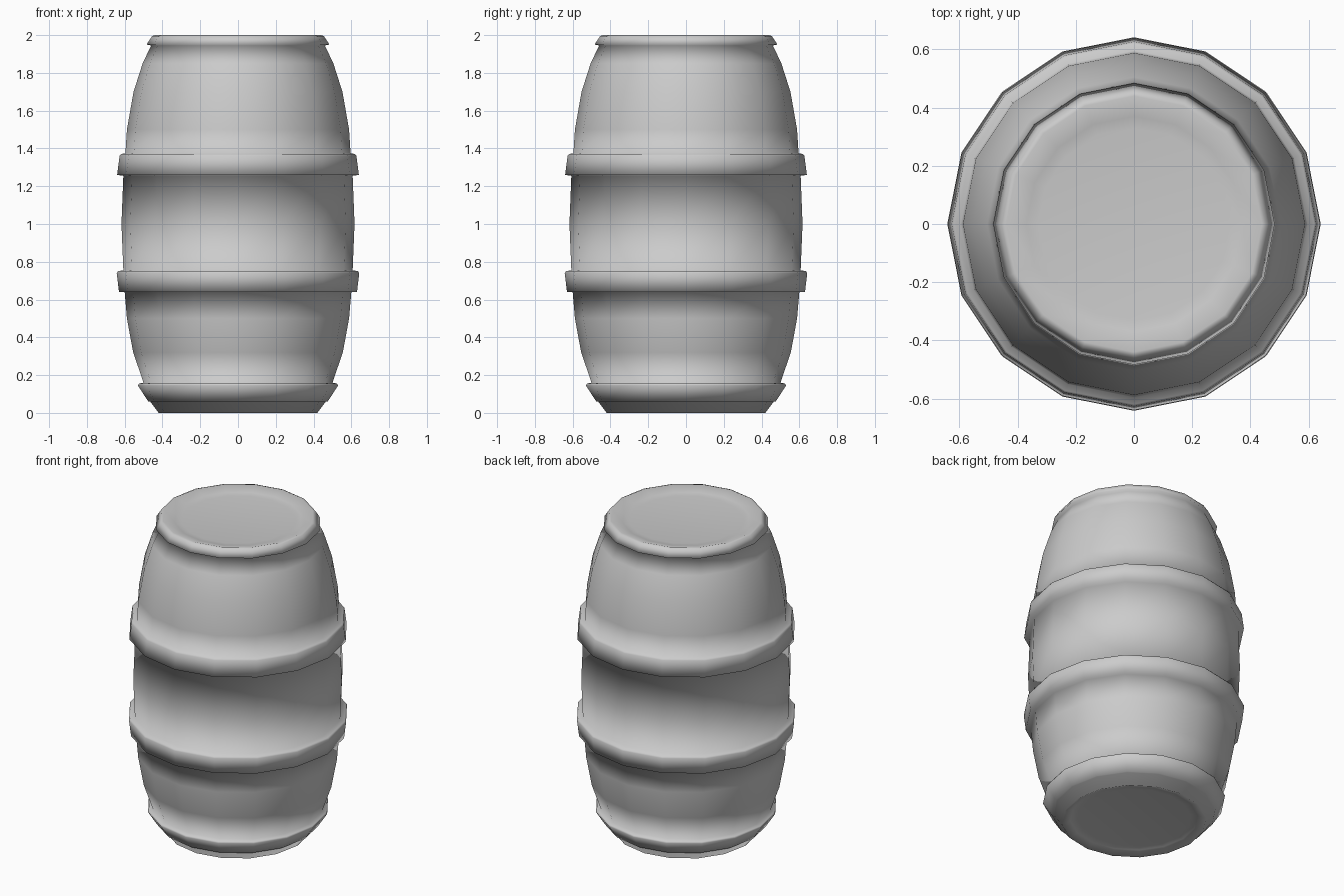
import bpy, bmesh
from math import cos, sin, tau

cube = bpy.data.objects.get("Cube")
if cube:
    bpy.data.objects.remove(cube, do_unlink=True)

SIDES = 16

grey = bpy.data.materials.new("plain grey")
grey.use_nodes = True
colour = (0.6, 0.6, 0.6, 1)
grey.diffuse_color = colour
grey.node_tree.nodes["Principled BSDF"].inputs["Base Color"].default_value = colour


def lathe(name, profile):
    """Spin a (radius, height) profile and close both ends."""
    bm = bmesh.new()
    rings = [[bm.verts.new((r * cos(tau * i / SIDES), r * sin(tau * i / SIDES), z))
              for i in range(SIDES)] for r, z in profile]
    for low, high in zip(rings, rings[1:]):
        for i in range(SIDES):
            j = (i + 1) % SIDES
            bm.faces.new((low[i], low[j], high[j], high[i]))
    bm.faces.new(rings[0][::-1])
    bm.faces.new(rings[-1])
    mesh = bpy.data.meshes.new(name)
    bm.to_mesh(mesh)
    bm.free()
    mesh.materials.append(grey)
    mesh.shade_smooth()
    obj = bpy.data.objects.new(name, mesh)
    bpy.context.collection.objects.link(obj)
    return obj


# Profile sections from the bottom up, sharing vertices for soft shading
bottom_end = [(0.33, 0.025), (0.37, 0.02), (0.42, 0.0), (0.465, 0.06)]
bottom_hoop = [(0.475, 0.06), (0.53, 0.145), (0.525, 0.155), (0.5, 0.16)]
lower_wall = [(0.555, 0.32), (0.588, 0.5), (0.6, 0.64)]
lower_hoop = [(0.63, 0.64), (0.642, 0.74), (0.635, 0.75), (0.607, 0.755)]
middle_wall = [(0.617, 1.0), (0.607, 1.255)]
upper_hoop = [(0.64, 1.26), (0.627, 1.36), (0.62, 1.37), (0.596, 1.375)]
upper_wall = [(0.588, 1.5), (0.553, 1.7), (0.505, 1.85), (0.46, 1.945)]
top_end = [(0.484, 1.95), (0.455, 1.995), (0.44, 2.0), (0.37, 1.98), (0.33, 1.975)]

lathe("barrel", bottom_end + bottom_hoop + lower_wall + lower_hoop
      + middle_wall + upper_hoop + upper_wall + top_end)
